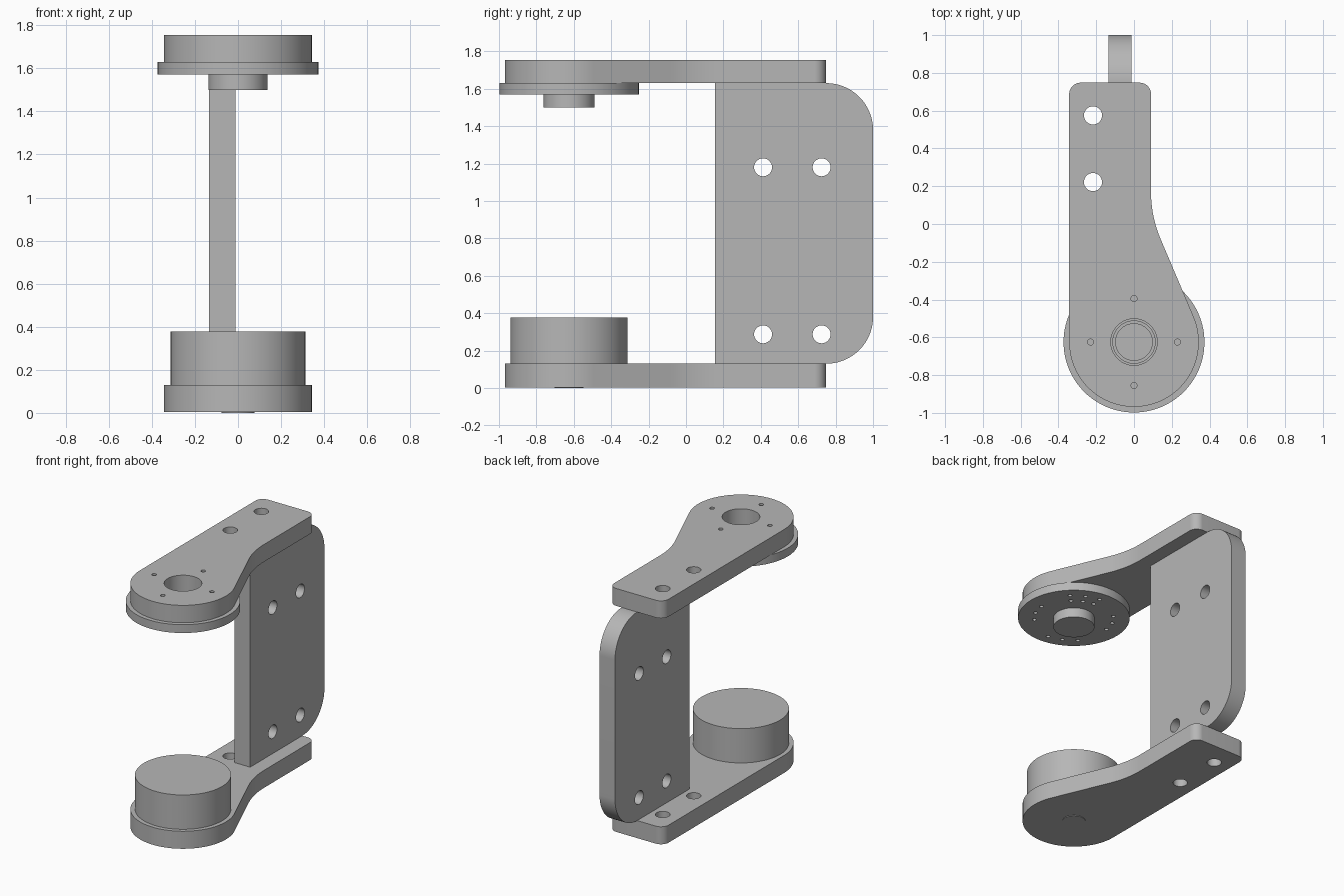
import bpy
import bmesh
from math import cos, sin, tan, radians, pi
from mathutils import Vector, Matrix

if "Cube" in bpy.data.objects:
    bpy.data.objects.remove(bpy.data.objects["Cube"], do_unlink=True)

# Single flat grey
grey = bpy.data.materials.new("plain_grey")
grey.use_nodes = True
colour = (0.47, 0.47, 0.47, 1)
grey.diffuse_color = colour
shader = next(n for n in grey.node_tree.nodes if n.type == "BSDF_PRINCIPLED")
shader.inputs["Base Color"].default_value = colour

PIVOT = (0, -0.625)


def polar(radius, degrees, centre=PIVOT):
    a = radians(degrees)
    return (centre[0] + radius * cos(a), centre[1] + radius * sin(a))


def circle(centre, radius, count=32):
    return [polar(radius, 360 * i / count, centre) for i in range(count)]


def rounded(corners, steps=12):
    """Outline from (x, y, fillet radius) corners."""
    outline = []
    for i, (x, y, r) in enumerate(corners):
        p = Vector((x, y))
        if r == 0:
            outline.append(p)
            continue
        a = (Vector(corners[i - 1][:2]) - p).normalized()
        b = (Vector(corners[(i + 1) % len(corners)][:2]) - p).normalized()
        half = a.angle(b) / 2
        centre = p + (a + b).normalized() * r / sin(half)
        start = p + a * r / tan(half) - centre
        end = p + b * r / tan(half) - centre
        for k in range(steps + 1):
            outline.append(centre + start.lerp(end, k / steps).normalized() * r)
    return outline


def prism(name, outline, low, high, holes=(), turn=None):
    """Extrude a flat outline with holes between two heights."""
    curve = bpy.data.curves.new(name, "CURVE")
    curve.dimensions = "2D"
    curve.fill_mode = "BOTH"
    curve.extrude = (high - low) / 2
    for loop in [outline, *holes]:
        spline = curve.splines.new("POLY")
        spline.points.add(len(loop) - 1)
        for point, (x, y) in zip(spline.points, loop):
            point.co = (x, y, 0, 1)
        spline.use_cyclic_u = True
    obj = bpy.data.objects.new(name, curve)
    bpy.context.collection.objects.link(obj)
    bpy.ops.object.select_all(action="DESELECT")
    obj.select_set(True)
    bpy.context.view_layer.objects.active = obj
    bpy.ops.object.convert(target="MESH")
    obj = bpy.context.view_layer.objects.active
    move = Matrix.Translation((0, 0, (low + high) / 2))
    obj.data.transform(turn @ move if turn else move)
    bm = bmesh.new()
    bm.from_mesh(obj.data)
    bmesh.ops.remove_doubles(bm, verts=bm.verts, dist=0.0001)
    bmesh.ops.recalc_face_normals(bm, faces=bm.faces)
    bm.to_mesh(obj.data)
    bm.free()
    obj.data.materials.clear()
    obj.data.materials.append(grey)
    bpy.ops.object.shade_smooth_by_angle(angle=radians(30))
    return obj


# Arm outline: round nose, straight right edge, flared edge and rounded tail
nose = [(*polar(0.343, 180 + 203 * i / 48), 0) for i in range(49)]
arm = rounded(nose + [(0.09, 0.04, 0.64), (0.09, 0.748, 0.06), (-0.343, 0.748, 0.06)])
bolts = [circle((-0.217, y), 0.048) for y in (0.222, 0.575)]
pins = [circle(polar(0.23, a), 0.016, 16) for a in range(0, 360, 90)]

# Lower arm with motor body and shaft end
prism("lower_arm", arm, 0.004, 0.13, bolts)
prism("motor_body", circle(PIVOT, 0.313, 96), 0.13, 0.377)
prism("shaft_end", circle(PIVOT, 0.077, 48), 0, 0.004)

# Upper arm with bearing opening and pin holes
prism("upper_arm", arm, 1.63, 1.755, bolts + pins + [circle(PIVOT, 0.123, 64)])

# Horn disc: stepped bore, and groups of three small holes on the underside
groups = [(0.30, 45), (0.23, 45), (0.265, -45), (0.30, -135), (0.265, 135)]
small = [circle(polar(r, a + 20 * k), 0.014, 16) for r, a in groups for k in range(3)]
rim = circle(PIVOT, 0.373, 96)
prism("horn_disc_upper", rim, 1.60, 1.63, [circle(PIVOT, 0.112, 64)])
prism("horn_disc_lower", rim, 1.57, 1.60, small + [circle(PIVOT, 0.097, 64)])
prism("horn_hub", circle(PIVOT, 0.137, 64), 1.50, 1.57)

# Upright plate joining the arms, drawn in the y-z plane
upright = rounded([(0.155, 0.13, 0), (1, 0.13, 0.25), (1, 1.63, 0.25), (0.155, 1.63, 0)], 20)
upright_holes = [circle((y, z), 0.048) for y in (0.412, 0.725) for z in (0.287, 1.18)]
to_side = Matrix(((0, 0, 1, 0), (1, 0, 0, 0), (0, 1, 0, 0), (0, 0, 0, 1)))
prism("upright_plate", upright, -0.135, -0.012, upright_holes, to_side)
